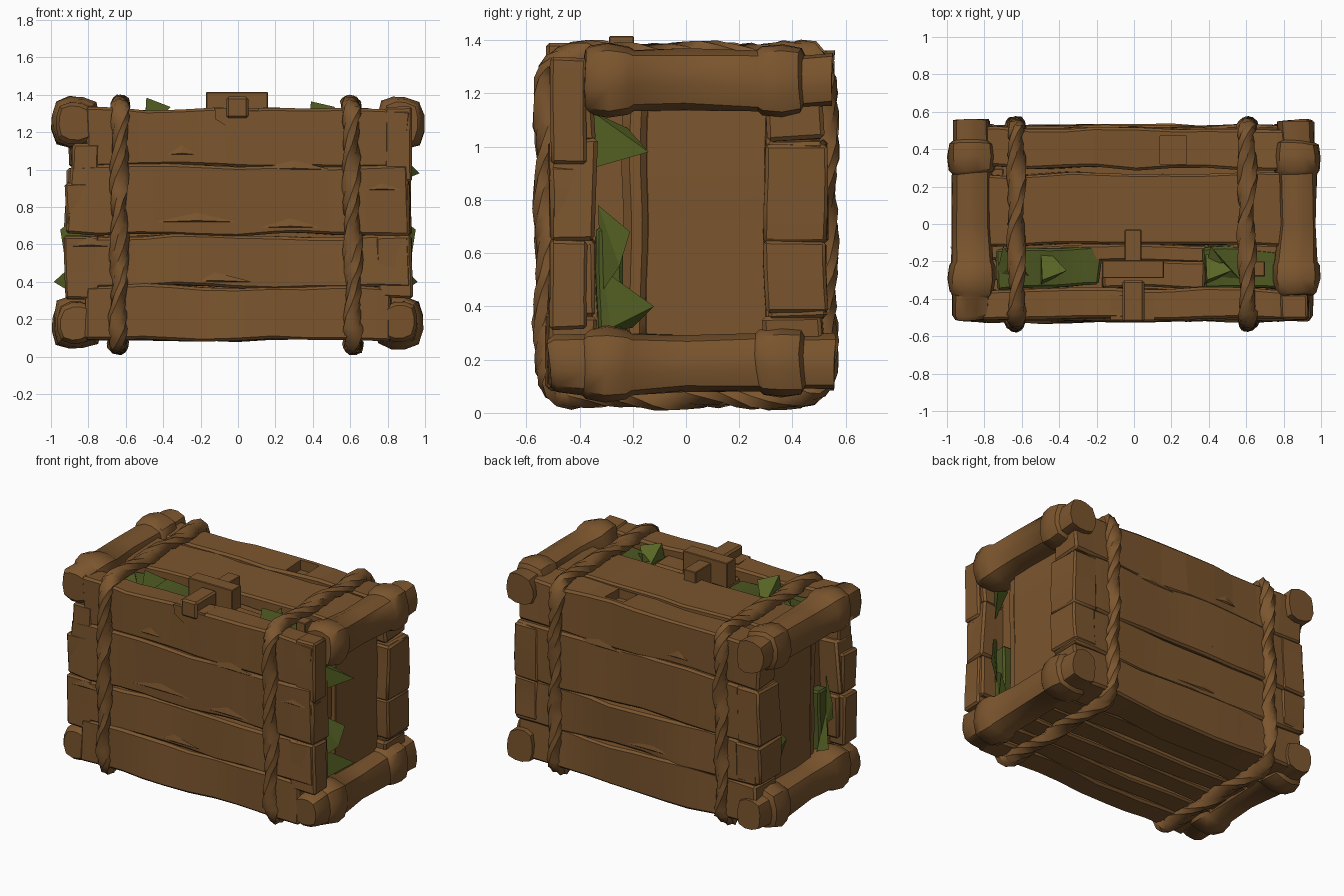
import bpy, bmesh, math, random
from mathutils import Vector, noise

random.seed(4)
if "Cube" in bpy.data.objects:
    bpy.data.objects.remove(bpy.data.objects["Cube"])


def material(name, rgb):
    m = bpy.data.materials.new(name)
    m.use_nodes = True
    m.diffuse_color = (*rgb, 1)
    bsdf = m.node_tree.nodes["Principled BSDF"]
    bsdf.inputs["Base Color"].default_value = (*rgb, 1)
    bsdf.inputs["Roughness"].default_value = 0.9
    return m


WOOD = material("brown wood", (0.198, 0.091, 0.027))
LEAF = material("olive leaf", (0.1, 0.132, 0.019))
MOSS = material("dark olive leaf", (0.074, 0.094, 0.016))


def finish(bm, name, mat, smooth=35):
    bmesh.ops.recalc_face_normals(bm, faces=bm.faces)
    mesh = bpy.data.meshes.new(name)
    bm.to_mesh(mesh)
    bm.free()
    mesh.materials.append(mat)
    ob = bpy.data.objects.new(name, mesh)
    bpy.context.collection.objects.link(ob)
    if smooth:
        bpy.ops.object.select_all(action="DESELECT")
        ob.select_set(True)
        bpy.context.view_layer.objects.active = ob
        bpy.ops.object.shade_smooth_by_angle(angle=math.radians(smooth))
    return ob


def plank(name, lo, hi, warp=0.018, bevel=0.012, cuts=9, mat=WOOD, smooth=35):
    """Bevelled board, cut along its longest axis and gently warped."""
    lo, hi = Vector(lo), Vector(hi)
    size, mid = hi - lo, (lo + hi) / 2
    bm = bmesh.new()
    bmesh.ops.create_cube(bm, size=1)
    for v in bm.verts:
        v.co = mid + Vector(a * b for a, b in zip(v.co, size))
    if bevel:
        bmesh.ops.bevel(bm, geom=bm.edges[:], offset=bevel, segments=1, affect="EDGES")
    axis = max(range(3), key=lambda i: size[i])
    normal = Vector([float(i == axis) for i in range(3)])
    for i in range(1, cuts + 1):
        at = lo + size * (i / (cuts + 1) + random.uniform(-0.02, 0.02))
        bmesh.ops.bisect_plane(bm, geom=bm.verts[:] + bm.edges[:] + bm.faces[:],
                               plane_co=at, plane_no=normal)
    offset = Vector((random.uniform(0, 9), 0, 0))
    for v in bm.verts:
        v.co += warp * noise.noise_vector(v.co * 3 + offset)
    return finish(bm, name, mat, smooth)


# Inner box closing the gaps between the boards
plank("inner_box", (-0.76, -0.4, 0.13), (0.76, 0.42, 1.2), 0, 0, 0)

# Front and back walls: bottom, top, front left and right ends, front face
rows = [(0.09, 0.37, -0.82, 0.82, -0.52), (0.365, 0.645, -0.90, 0.92, -0.515),
        (0.65, 1.02, -0.91, 0.915, -0.515), (1.015, 1.325, -0.82, 0.91, -0.505)]
for i, (z0, z1, x0, x1, y) in enumerate(rows):
    plank(f"front_plank_{i + 1}", (x0, y, z0), (x1, -0.345, z1), 0.024, 0.014)
    plank(f"back_plank_{i + 1}", (-0.9, 0.3, z0), (0.9, 0.005 - y, z1), 0.024, 0.014,
          smooth=0 if i == 3 else 35)

# Square hole in the top edge of the back wall
cutter = plank("notch_cutter", (0.14, 0.32, 1.26), (0.28, 0.47, 1.4), 0, 0, 0)
cutter.hide_render = cutter.hide_viewport = True
hole = bpy.data.objects["back_plank_4"].modifiers.new("notch", "BOOLEAN")
hole.operation, hole.solver, hole.object = "DIFFERENCE", "EXACT", cutter

# Short end blocks over the plank ends, and the recessed end walls
for s, side in ((-1, "right"), (1, "left")):
    for i, (z0, z1, out) in enumerate([(0.31, 0.64, 0.93), (0.66, 0.93, 0.92)]):
        a, b = sorted((s * 0.74, s * out))
        plank(f"front_end_block_{side}_{i + 1}", (a, -0.514, z0), (b, -0.37, z1), 0.016, cuts=2)
    for i, (z0, z1) in enumerate([(0.38, 0.64), (0.64, 1.01)]):
        a, b = sorted((s * 0.74, s * 0.92))
        plank(f"back_end_block_{side}_{i + 1}", (a, 0.295, z0), (b, 0.53, z1), 0.016, cuts=2)
    a, b = sorted((s * 0.7, s * 0.835))
    plank(f"end_board_{side}", (a, -0.15, 0.22), (b, 0.3, 1.2), 0.012, 0.004)
    a, b = sorted((s * 0.7, s * 0.815))
    plank(f"end_inner_board_{side}", (a, -0.24, 0.22), (b, -0.14, 1.2), 0.012, 0.03)
plank("front_end_post_left", (0.78, -0.51, 0.93), (0.93, -0.375, 1.335), 0.01, cuts=3)
plank("front_end_block_right_3", (-0.88, -0.51, 0.93), (-0.74, -0.375, 1.14), 0.016, cuts=2)

# Lid boards and underside boards
plank("lid_middle_board", (-0.84, -0.11, 1.15), (0.84, 0.27, 1.315), 0.02)
plank("lid_inner_strip", (-0.84, -0.2, 1.15), (0.84, -0.11, 1.25), 0.015)
plank("lid_gap_board", (-0.17, -0.34, 1.15), (0.38, -0.2, 1.27), 0.015)
for i in range(4):
    y = -0.35 + i * 0.17
    plank(f"bottom_board_{i + 1}", (-0.85, y, 0.1), (0.85, y + 0.155, 0.2), 0.015)


def log(name, x, z, profile, sides=12):
    """Rounded square beam along y with swollen knots."""
    bm = bmesh.new()
    rings = []
    for y, r in profile:
        ring = []
        for k in range(sides):
            t = 2 * math.pi * (k + 0.5) / sides
            c, s = math.cos(t), math.sin(t)
            f = r / (abs(c) ** 3.4 + abs(s) ** 3.4) ** (1 / 3.4)
            p = Vector((x + 0.92 * f * c, y, z + f * s))
            ring.append(bm.verts.new(p + 0.02 * noise.noise_vector(p * 5)))
        rings.append(ring)
    for a, b in zip(rings, rings[1:]):
        for k in range(sides):
            n = (k + 1) % sides
            bm.faces.new((a[k], a[n], b[n], b[k]))
    bm.faces.new(rings[0])
    bm.faces.new(rings[-1])
    return finish(bm, name, WOOD, 40)


# End beams, top and bottom, with a knot near each corner
beam = [(-0.515, 0.085), (-0.49, 0.105), (-0.385, 0.11), (-0.37, 0.125), (-0.3, 0.14),
        (-0.22, 0.13), (-0.2, 0.118), (0.0, 0.11), (0.27, 0.115), (0.285, 0.13), (0.36, 0.14),
        (0.43, 0.127), (0.445, 0.102), (0.555, 0.102)]
log("top_beam_right", -0.868, 1.25, beam)
log("top_beam_left", 0.868, 1.25, beam[2:])
log("bottom_beam_right", -0.86, 0.185, beam)
log("bottom_beam_left", 0.86, 0.185, beam)


def rope(name, x, lean):
    """Twisted oval section swept around a rounded rectangle."""
    hy, z0, z1, r = 0.522, 0.065, 1.345, 0.09
    path = []
    corners = [(hy - r, z1 - r, 0), (-hy + r, z1 - r, 1), (-hy + r, z0 + r, 2), (hy - r, z0 + r, 3)]
    for i, (cy, cz, q) in enumerate(corners):
        for k in range(5):
            t = (q + k / 4) * math.pi / 2
            path.append(Vector((0, cy + r * math.cos(t), cz + r * math.sin(t))))
        ny, nz, nq = corners[(i + 1) % 4]
        t = nq * math.pi / 2
        end = Vector((0, ny + r * math.cos(t), nz + r * math.sin(t)))
        start = path[-1].copy()
        steps = int((end - start).length / 0.06)
        path += [start.lerp(end, k / steps) for k in range(1, steps)]
    bm = bmesh.new()
    rings, n, sides = [], len(path), 7
    for i, p in enumerate(path):
        along = (path[(i + 1) % n] - path[i - 1]).normalized()
        u = Vector((1, 0, 0))
        w = along.cross(u)
        twist = 2 * math.pi * 6 * i / n
        sway = Vector((x + lean * (p.z - 0.7) + 0.01 * noise.noise(p * 4), 0, 0))
        ring = []
        for k in range(sides):
            t = 2 * math.pi * k / sides
            a, b = 0.055 * math.cos(t), 0.042 * math.sin(t)
            c, s = math.cos(twist), math.sin(twist)
            q = p + sway + u * (a * c - b * s) + w * (a * s + b * c)
            ring.append(bm.verts.new(q + 0.012 * noise.noise_vector(q * 12)))
        rings.append(ring)
    for i in range(n):
        a, b = rings[i], rings[(i + 1) % n]
        for k in range(sides):
            m = (k + 1) % sides
            bm.faces.new((a[k], a[m], b[m], b[k]))
    return finish(bm, name, WOOD, 45)


rope("rope_right", -0.635, 0.008)
rope("rope_left", 0.61, -0.012)


def hull(name, points, mat=LEAF):
    """Faceted solid around a few points."""
    bm = bmesh.new()
    for p in points:
        bm.verts.new(p)
    bmesh.ops.convex_hull(bm, input=bm.verts[:])
    return finish(bm, name, mat, 0)


# Wooden latch on the lid
plank("latch_bar", (-0.17, -0.29, 1.25), (0.16, -0.195, 1.415), 0, 0.004, 0)
plank("latch_tongue", (-0.05, -0.29, 1.24), (0.04, -0.03, 1.385), 0, 0.004, 0)
plank("latch_hook", (-0.062, -0.525, 1.275), (0.055, -0.3, 1.39), 0, 0.012, 0)
hull("latch_plate", [(x, y, z) for y in (-0.512, -0.38)
                     for x, z in ((-0.125, 1.33), (0.11, 1.33), (-0.12, 1.27), (0.1, 1.26),
                                  (-0.05, 1.225), (0.03, 1.22))], WOOD)
plank("lid_peg", (0.63, -0.28, 1.2), (0.7, -0.2, 1.33), 0, 0.004, 0)

# Leaves pushing out of the end gaps
for s, side, tip in ((-1, "right", 0.985), (1, "left", 0.96)):
    a, b = sorted((s * 0.74, s * 0.84))
    plank(f"leaf_bed_{side}", (a, -0.34, 0.3), (b, -0.24, 0.7), 0.02, cuts=4, mat=MOSS)
    hull(f"middle_leaf_{side}", [(s * 0.82, -0.33, 0.78), (s * 0.82, -0.32, 0.45),
                                 (s * 0.95, -0.21, 0.68), (s * 0.93, -0.25, 0.55)])
    hull(f"lower_leaf_{side}", [(s * 0.82, -0.33, 0.55), (s * 0.82, -0.32, 0.3),
                                (s * 0.84, -0.2, 0.32), (s * tip, -0.12, 0.4)])
hull("upper_leaf_left", [(0.82, -0.35, 1.13), (0.82, -0.35, 0.92),
                         (0.82, -0.22, 1.07), (0.97, -0.14, 0.98)])
hull("rear_leaf", [(-0.78, 0.3, 0.74), (-0.78, 0.3, 0.35), (-0.84, 0.2, 0.4),
                   (-0.93, 0.25, 0.6)], MOSS)

# Leaves pushing out of the lid gap
for i, (x0, x1, tip, top) in enumerate([(-0.74, -0.17, -0.5, 1.385), (0.37, 0.78, 0.38, 1.365)]):
    plank(f"lid_leaf_bed_{i + 1}", (x0, -0.34, 1.16), (x1, -0.13, 1.26), 0.03, mat=MOSS)
    hull(f"lid_leaf_{i + 1}", [(tip, -0.33, 1.2), (tip + 0.14, -0.25, 1.335),
                               (tip, -0.1, 1.22), (tip + 0.01, -0.3, top)])
    hull(f"lid_leaf_small_{i + 1}", [(x0, -0.3, 1.24), (x0 + 0.2, -0.3, 1.25),
                                     (x0 + 0.04, -0.12, 1.3), (x0 + 0.1, -0.2, 1.31)], MOSS)

# Flat splinters lifting from the front and back boards
chips = [(-0.22, 0.72, 0.22), (0.28, 0.69, 0.16), (-0.12, 0.4, 0.2), (0.77, 0.89, 0.1),
         (-0.3, 1.08, 0.08), (-0.79, 0.59, 0.1), (0.3, 1.0, 0.2)]
for i, (x, z, w) in enumerate(chips):
    for s, wall in ((-1, "front"), (1, "back")):
        y = s * 0.514
        hull(f"{wall}_splinter_{i + 1}", [(x - w, y, z), (x + w, y, z), (x, y, z + 0.05),
                                          (x, y + s * 0.009, z + 0.008)], WOOD)
